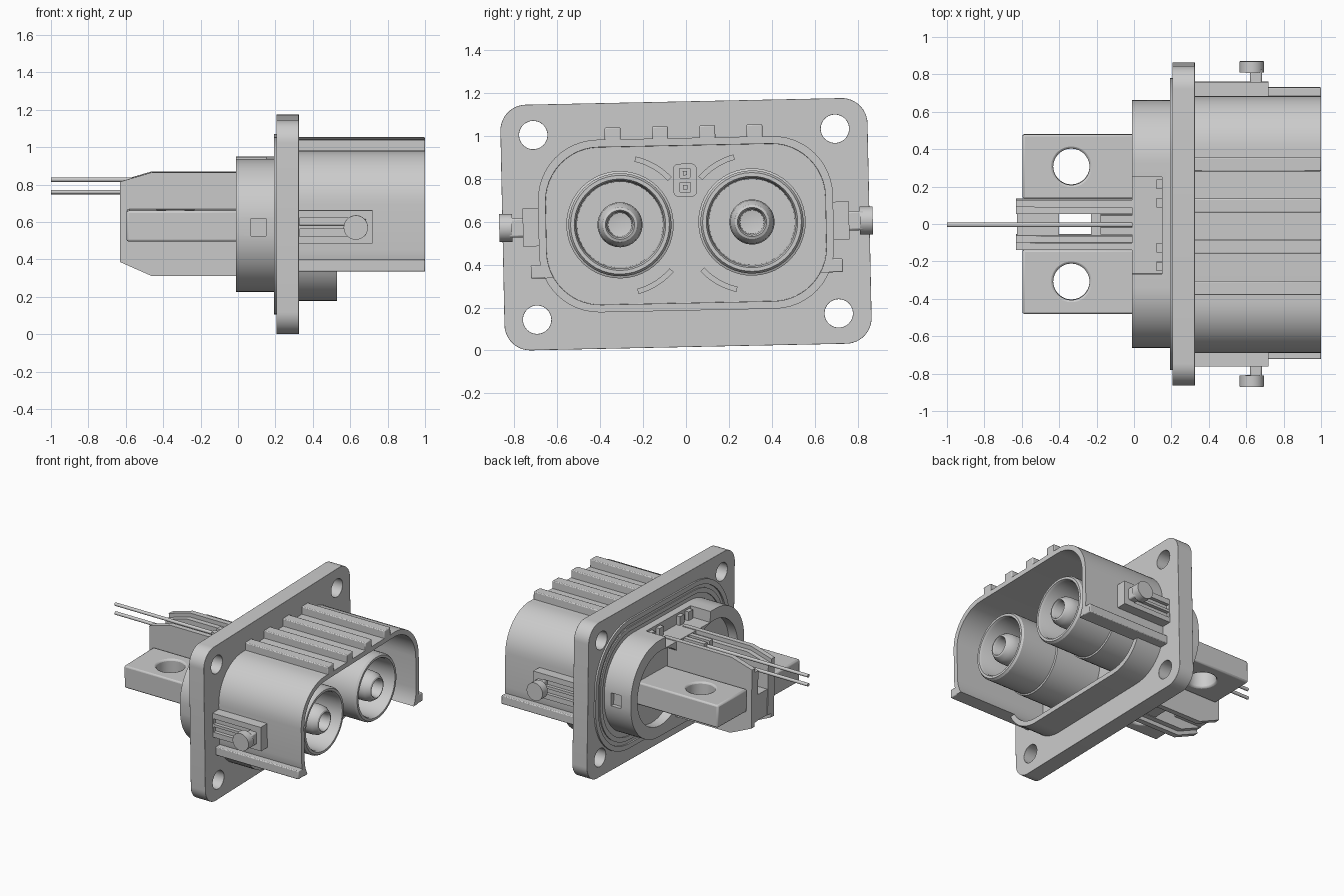
import bpy, bmesh
from math import radians, cos, sin, pi
from mathutils import Matrix

if "Cube" in bpy.data.objects:
    bpy.data.objects.remove(bpy.data.objects["Cube"])

# whole part is rolled slightly about the x axis
FRAME = Matrix.Translation((0, 0, 0.588)) @ Matrix.Rotation(radians(1.2), 4, 'X')


def finish(name, bm, bevel=0):
    bmesh.ops.recalc_face_normals(bm, faces=bm.faces)
    me = bpy.data.meshes.new(name)
    bm.to_mesh(me)
    bm.free()
    ob = bpy.data.objects.new(name, me)
    bpy.context.collection.objects.link(ob)
    ob.matrix_world = FRAME
    if bevel:
        add_bevel(ob, bevel)
    return ob


def add_bevel(ob, width):
    m = ob.modifiers.new("bevel", 'BEVEL')
    m.width, m.segments, m.limit_method, m.angle_limit = width, 2, 'ANGLE', radians(40)


def rounded(w, h, r, n=12):
    pts = []
    for k, (sy, sz) in enumerate([(1, 1), (-1, 1), (-1, -1), (1, -1)]):
        for i in range(n + 1):
            a = (k + i / n) * pi / 2
            pts.append((sy * (w - r) + r * cos(a), sz * (h - r) + r * sin(a)))
    return pts


def prism(name, pts, a, b, axis='x', bevel=0):
    """Extrude a closed outline along x (points are y,z) or y (points are x,z)."""
    bm = bmesh.new()
    at = (lambda p, t: (t, p[0], p[1])) if axis == 'x' else (lambda p, t: (p[0], t, p[1]))
    loops = [[bm.verts.new(at(p, t)) for p in pts] for t in (a, b)]
    for lp in loops:
        bm.faces.new(lp)
    n = len(pts)
    for i in range(n):
        j = (i + 1) % n
        bm.faces.new((loops[0][i], loops[0][j], loops[1][j], loops[1][i]))
    return finish(name, bm, bevel)


def ring(name, outer, inner, a, b):
    bm = bmesh.new()
    loops = [[bm.verts.new((x, *p)) for p in pts]
             for pts, x in ((outer, a), (outer, b), (inner, b), (inner, a))]
    n = len(outer)
    for k in range(4):
        l0, l1 = loops[k], loops[(k + 1) % 4]
        for i in range(n):
            j = (i + 1) % n
            bm.faces.new((l0[i], l0[j], l1[j], l1[i]))
    return finish(name, bm)


def box(name, x, y, z, bevel=0):
    return prism(name, [(y[0], z[0]), (y[1], z[0]), (y[1], z[1]), (y[0], z[1])], *x, bevel=bevel)


def lathe(name, profile, cy, cz, n=48):
    """Revolve (x, radius) points about an axis parallel to x."""
    bm = bmesh.new()
    vs = [bm.verts.new((x, cy + r, cz)) for x, r in profile]
    es = [bm.edges.new(p) for p in zip(vs, vs[1:])]
    bmesh.ops.spin(bm, geom=vs + es, cent=(0, cy, cz), axis=(1, 0, 0), angle=2 * pi, steps=n)
    bmesh.ops.remove_doubles(bm, verts=bm.verts, dist=1e-5)
    return finish(name, bm)


def rod(name, axis, c, r, length, n=40):
    rot = {'x': Matrix.Rotation(pi / 2, 4, 'Y'), 'y': Matrix.Rotation(pi / 2, 4, 'X'), 'z': Matrix()}[axis]
    bm = bmesh.new()
    bmesh.ops.create_cone(bm, cap_ends=True, segments=n, radius1=r, radius2=r, depth=length,
                          matrix=Matrix.Translation(c) @ rot)
    return finish(name, bm)


def cut(ob, *cutters):
    bpy.context.view_layer.objects.active = ob
    for c in cutters:
        m = ob.modifiers.new("cut", 'BOOLEAN')
        m.operation, m.solver, m.object = 'DIFFERENCE', 'EXACT', c
        bpy.ops.object.modifier_apply(modifier=m.name)
        bpy.data.objects.remove(c)
    return ob


def span(s, a, b):
    return tuple(sorted((s * a, s * b)))


# mounting flange with four bolt holes and the shroud cavity
flange = prism("flange", rounded(0.855, 0.572, 0.12), 0.205, 0.325)
cut(flange, prism("cavity", rounded(0.652, 0.367, 0.25), 0.25, 0.5),
    *[rod("bolt_hole", 'x', (0.26, 0.7025 * sy, 0.43 * sz), 0.066, 0.5)
      for sy in (-1, 1) for sz in (-1, 1)])
add_bevel(flange, 0.008)

# gasket rings on the back of the flange
ring("gasket_outer", rounded(0.78, 0.475, 0.4), rounded(0.745, 0.44, 0.37), 0.193, 0.22)
ring("gasket_inner", rounded(0.72, 0.415, 0.35), rounded(0.69, 0.385, 0.33), 0.197, 0.22)

# shroud, open underneath towards the mouth
shroud = ring("shroud", rounded(0.687, 0.402, 0.28), rounded(0.652, 0.367, 0.25), 0.26, 1.0)
cut(shroud, box("mouth_opening", (0.53, 1.2), (-1, 1), (-0.6, -0.238)))
for y in (-0.333, -0.112, 0.108, 0.328):
    box("top_rib", (0.3, 1.0), (y - 0.037, y + 0.037), (0.375, 0.458), bevel=0.006)

# side rails, guide blocks and locking pins
for s in (-1, 1):
    box("lower_rail", (0.3, 1.0), span(s, 0.652, 0.727), (-0.238, -0.175), bevel=0.006)
    block = box("guide_block", (0.3, 0.72), span(s, 0.672, 0.76), (-0.088, 0.09))
    cut(block, *[box("groove", (0.33, 0.64), span(s, 0.735, 0.9), z)
                 for z in ((-0.05, -0.01), (0.01, 0.05))])
    box("pin_stem", (0.62, 0.685), span(s, 0.72, 0.83), (-0.045, 0.045), bevel=0.01)
    rod("locking_pin", 'y', (0.63, s * 0.84, 0), 0.065, 0.06)

# power sockets with hollow centre contacts
for s in (-1, 1):
    cy = 0.3075 * s
    lathe("socket", [(0.24, 0), (0.24, 0.25), (0.62, 0.25), (0.625, 0.24), (0.905, 0.24),
                     (0.92, 0.23), (0.92, 0.213), (0.905, 0.205), (0.4, 0.2), (0.4, 0)], cy, 0.004)
    lathe("contact", [(0.38, 0.105), (0.85, 0.105), (0.89, 0.1), (0.92, 0.08), (0.925, 0.068),
                      (0.91, 0.06), (0.72, 0.055), (0.71, 0)], cy, 0.004)
    # curved locating ribs beside each socket
    for t in (-1, 1):
        arc = [radians(104 + 34 * i / 10) for i in range(11)]
        pts = [(cy + s * r * cos(a), t * r * sin(a))
               for r, aa in ((0.305, arc), (0.33, arc[::-1])) for a in aa]
        prism("locating_rib", pts, 0.24, 0.3)

# signal connector
signal = prism("signal_connector", [(y, z + 0.205) for y, z in rounded(0.055, 0.077, 0.025, 5)], 0.24, 0.62)
cut(signal, *[box("signal_hole", (0.45, 0.8), (-0.024, 0.024), (z - 0.022, z + 0.022))
              for z in (0.172, 0.238)])
for z in (0.172, 0.238):
    box("signal_contact", (0.4, 0.58), (-0.01, 0.01), (z - 0.01, z + 0.01))
    rod("signal_wire", 'x', (-0.48, 0, z), 0.012, 1.04, 16)

# rear housing with round recesses, side notches and a stepped top middle
housing = prism("rear_housing", rounded(0.662, 0.355, 0.33, 20), -0.012, 0.21)
cutters = [box("top_step", (-0.1, 0.15), (-0.26, 0.26), (0.275, 0.5))]
for s in (-1, 1):
    cutters += [rod("recess", 'x', (-0.02, 0.31 * s, 0), 0.275, 0.16, 64),
                box("side_notch", (0.07, 0.15), span(s, 0.63, 0.8), (-0.05, 0.045))]
cut(housing, *cutters)
for s in (-1, 1):
    for y in (0.12, 0.22):
        box("rear_clip", (0.12, 0.21), span(s, y - 0.025, y + 0.025), (0.26, 0.34))

# bus bars with a bolt hole each
for s in (-1, 1):
    bar = box("bus_bar", (-0.597, 0.1), span(s, 0.137, 0.48), (-0.083, 0.083))
    cut(bar, rod("bar_hole", 'z', (-0.335, 0.3075 * s, 0), 0.097, 0.5, 48))
    add_bevel(bar, 0.012)

# chamfered divider walls, their webs and the wire guide
wall = [(-0.63, -0.2), (-0.46, -0.275), (0.1, -0.275), (0.1, 0.28), (-0.46, 0.28), (-0.63, 0.23)]
inset = [(-0.63, -0.17), (-0.46, -0.245), (0.1, -0.245), (0.1, 0.25), (-0.46, 0.25), (-0.63, 0.2)]
for s in (-1, 1):
    prism("divider_wall", wall, s * 0.095, s * 0.133, axis='y')
    prism("divider_liner", inset, s * 0.058, s * 0.096, axis='y')
box("front_web", (-0.625, -0.4), (-0.06, 0.06), (-0.17, 0.02))
box("rear_web", (-0.23, 0.1), (-0.06, 0.06), (-0.24, 0.02))
for s in (-1, 1):
    box("wire_guide", (-0.18, 0.04), span(s, 0.014, 0.05), (0.0, 0.272))

# smooth the curved faces, keep the edges sharp
bpy.ops.object.select_all(action='DESELECT')
for ob in bpy.context.scene.objects:
    ob.select_set(True)
    bpy.context.view_layer.objects.active = ob
bpy.ops.object.shade_smooth_by_angle(angle=radians(30))
